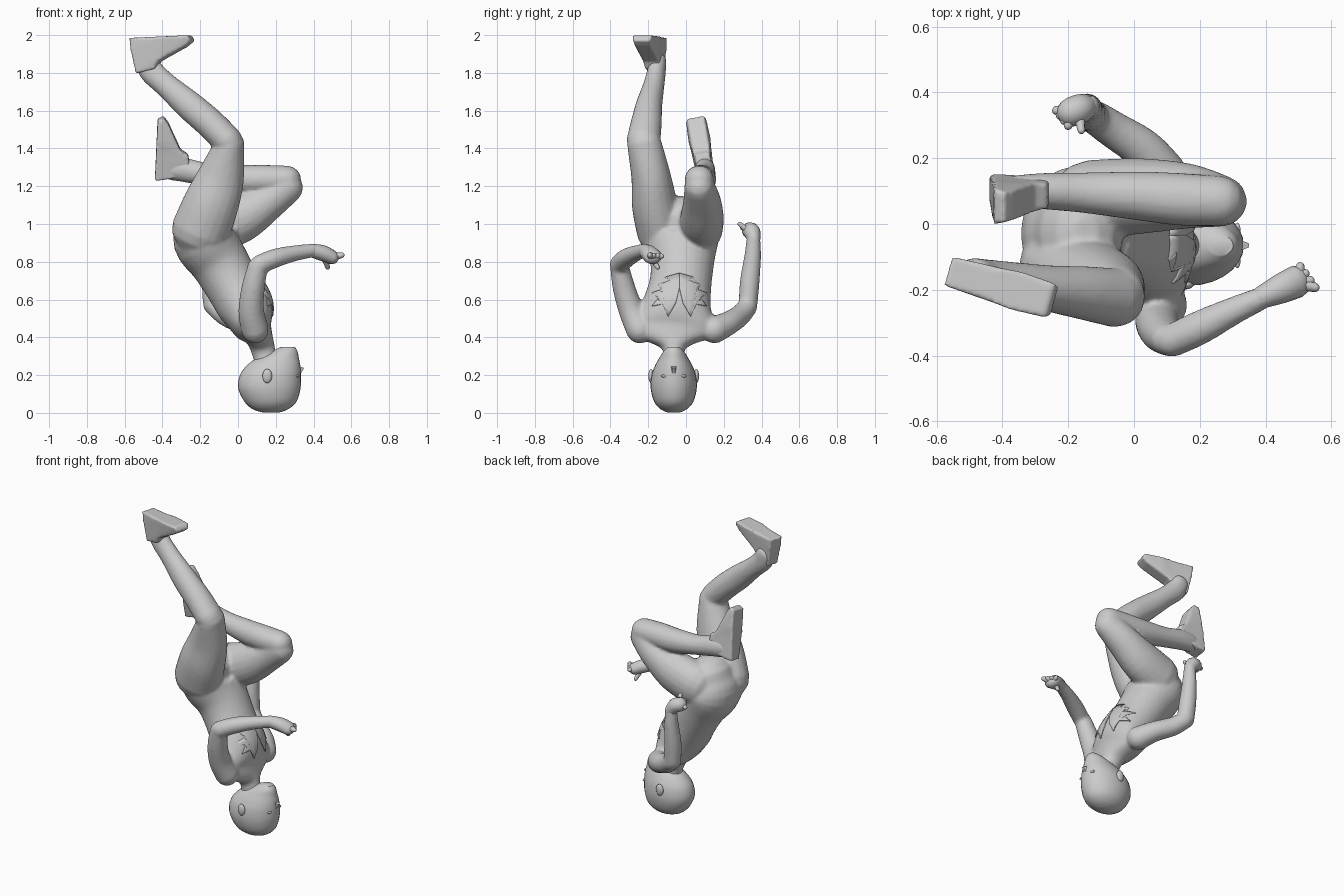
import bpy, bmesh, math
from mathutils import Vector

if "Cube" in bpy.data.objects:
    bpy.data.objects.remove(bpy.data.objects["Cube"])


def finish(name, bm, angle=50):
    bmesh.ops.recalc_face_normals(bm, faces=bm.faces)
    me = bpy.data.meshes.new(name)
    bm.to_mesh(me)
    bm.free()
    ob = bpy.data.objects.new(name, me)
    bpy.context.collection.objects.link(ob)
    bpy.context.view_layer.objects.active = ob
    ob.select_set(True)
    bpy.ops.object.shade_smooth_by_angle(angle=math.radians(angle))
    ob.select_set(False)
    return ob


def spline(secs, steps=4):
    # smooth interpolation of the (x, y, z, a, b) sections
    out, n = [], len(secs)
    for i in range(n - 1):
        p = [secs[max(0, min(n - 1, i + k))] for k in (-1, 0, 1, 2)]
        for s in range(steps):
            t = s / steps
            out.append([0.5 * (2 * b + (c - a) * t + (2 * a - 5 * b + 4 * c - d) * t * t
                        + (3 * b - a - 3 * c + d) * t ** 3) for a, b, c, d in zip(*p)])
    return out + [list(secs[-1])]


def loft(bm, secs, n=20, axis=None, domed=True):
    # elliptical tube, a = half width sideways, b = half depth, rounded ends
    pts = spline(secs)
    m = len(pts)
    rows = []
    for i, p in enumerate(pts):
        t = Vector(pts[min(i + 1, m - 1)][:3]) - Vector(pts[max(i - 1, 0)][:3])
        t = Vector(axis) if axis else t.normalized()
        rows.append((Vector(p[:3]), p[3], p[4], t))

    def dome(row, sign):
        c, a, b, t = row
        r = min(a, b)
        return [(c + t * sign * r * math.sin(w), a * math.cos(w), b * math.cos(w), t)
                for w in (0.45, 0.9, 1.3)]
    if domed:
        rows = dome(rows[0], -1)[::-1] + rows + dome(rows[-1], 1)
    rings = []
    for c, a, b, t in rows:
        side = (Vector((0, 1, 0)) - t * t.y).normalized()
        up = t.cross(side)
        rings.append([bm.verts.new(c + side * a * math.cos(2 * math.pi * k / n)
                                   + up * b * math.sin(2 * math.pi * k / n)) for k in range(n)])
    for r, s in zip(rings, rings[1:]):
        for k in range(n):
            bm.faces.new((r[k], r[(k + 1) % n], s[(k + 1) % n], s[k]))
    bm.faces.new(rings[0])
    bm.faces.new(rings[-1][::-1])


# torso, arms and legs fused into one body
bm = bmesh.new()
loft(bm, [(-.17, -.03, 1.01, .17, .14), (-.175, -.03, .92, .205, .17), (-.10, -.02, .80, .17, .155),
          (-.03, -.03, .68, .165, .147), (.04, -.05, .56, .185, .145), (.08, -.06, .46, .225, .11),
          (.11, -.065, .405, .19, .075), (.13, -.065, .345, .066, .065), (.15, -.065, .27, .057, .062)], 28)
# raised leg
loft(bm, [(-.20, -.13, .96, .13, .155), (-.145, -.165, 1.10, .122, .148),
          (-.09, -.185, 1.25, .105, .125), (-.045, -.22, 1.42, .092, .08)])
loft(bm, [(-.055, -.225, 1.44, .09, .08), (-.15, -.21, 1.535, .082, .08), (-.26, -.195, 1.63, .07, .077),
          (-.38, -.17, 1.735, .056, .064), (-.455, -.157, 1.805, .05, .066), (-.485, -.15, 1.86, .047, .062)])
# folded leg
loft(bm, [(-.13, .075, .98, .12, .14), (.02, .085, 1.035, .115, .13),
          (.16, .085, 1.12, .1, .1), (.26, .07, 1.20, .08, .09)])
loft(bm, [(.26, .07, 1.235, .077, .074), (.14, .075, 1.235, .08, .078), (.02, .085, 1.237, .075, .076),
          (-.15, .095, 1.258, .062, .062), (-.28, .10, 1.285, .055, .064), (-.36, .10, 1.295, .048, .062)])
# bent arm on the front side
loft(bm, [(.09, -.245, .44, .073, .073), (.07, -.29, .54, .066, .068), (.08, -.328, .66, .06, .062),
          (.105, -.352, .775, .05, .054)])
loft(bm, [(.115, -.355, .785, .05, .052), (.20, -.315, .82, .052, .05), (.30, -.265, .845, .043, .042),
          (.40, -.22, .86, .034, .036)])
# bent arm on the back side
loft(bm, [(.09, .15, .44, .073, .073), (.03, .225, .475, .064, .062), (-.06, .285, .515, .057, .058),
          (-.12, .325, .56, .052, .052)])
loft(bm, [(-.13, .328, .57, .05, .055), (-.14, .338, .70, .052, .052), (-.14, .352, .82, .045, .043),
          (-.14, .358, .93, .036, .036)])
body = finish("body", bm, 60)
mod = body.modifiers.new("fuse", 'REMESH')
mod.mode = 'VOXEL'
mod.voxel_size = 0.011
mod.use_smooth_shade = True
mod = body.modifiers.new("relax", 'SMOOTH')
mod.factor = 0.5
mod.iterations = 4


def hand(name, palm, fingers, thumb):
    bm = bmesh.new()
    loft(bm, palm, 12)
    a, b = Vector(palm[-1][:3]), Vector(palm[0][:3])
    for f in range(4):
        tip = Vector(fingers[0]).lerp(Vector(fingers[1]), f / 3)
        root = a.lerp(tip, 0.2)
        loft(bm, [(*root, .019, .019), (*root.lerp(tip, .6), .018, .018), (*tip, .014, .014)], 8)
    loft(bm, [(*b.lerp(a, .6), .02, .02), (*thumb, .012, .012)], 8)
    return finish(name, bm)


hand("front_hand", [(.39, -.222, .86, .035, .036), (.45, -.195, .845, .046, .042), (.495, -.175, .825, .05, .038)],
     [(.55, -.193, .835), (.505, -.13, .83)], (.475, -.15, .77))
hand("back_hand", [(-.14, .358, .92, .036, .036), (-.165, .35, .955, .045, .045), (-.19, .34, .965, .045, .045)],
     [(-.235, .345, .96), (-.20, .30, .98)], (-.16, .285, 1.0))


def foot(name, heel, toe, up):
    heel, toe, up = Vector(heel), Vector(toe), Vector(up)
    side = (toe - heel).cross(up).normalized()
    bm = bmesh.new()
    # heel block and front block, as (fraction of length, height, half width)
    blocks = ([(0, 0, .045), (.02, .06, .045), (.1, .19, .038), (.4, .17, .038), (.5, 0, .055), (.5, .11, .048)],
              [(.3, 0, .05), (.65, 0, .06), (.95, 0, .055), (1, .03, .045), (.9, .058, .045),
               (.6, .09, .05), (.35, .15, .042)])
    for block in blocks:
        verts = [bm.verts.new(heel.lerp(toe, f) + up * h + side * s * w) for f, h, w in block for s in (-1, 1)]
        bmesh.ops.convex_hull(bm, input=verts)
    ob = finish(name, bm, 35)
    fuse = ob.modifiers.new("fuse", 'REMESH')
    fuse.mode = 'VOXEL'
    fuse.voxel_size = 0.008
    fuse.use_smooth_shade = True
    relax = ob.modifiers.new("relax", 'SMOOTH')
    relax.iterations = 3


foot("raised_foot", (-.565, -.143, 1.985), (-.24, -.237, 2.0), (0, 0, -1))
foot("folded_foot", (-.44, .108, 1.235), (-.425, .05, 1.567), (1, 0, 0))

# head, upside down
Y = -.065
bm = bmesh.new()
loft(bm, [(.175, Y, .001, .03, .04), (.172, Y, .02, .07, .095), (.172, Y, .06, .104, .138), (.166, Y, .13, .122, .165),
          (.172, Y, .20, .117, .162), (.188, Y, .25, .099, .142), (.21, Y, .29, .077, .112),
          (.245, Y, .325, .055, .07), (.265, Y, .35, .03, .036)], 28, axis=(0, 0, 1), domed=False)
finish("head", bm)


def blob(name, loc, size):
    bm = bmesh.new()
    bmesh.ops.create_uvsphere(bm, u_segments=14, v_segments=8, radius=1)
    for v in bm.verts:
        v.co = Vector([l + s * c for l, s, c in zip(loc, size, v.co)])
    return finish(name, bm)


# ears, eyes, lips and nose
for s in (-1, 1):
    blob("ear", (.155, Y + s * .12, .195), (.026, .014, .038))
    blob("eye", (.314, Y + s * .045, .195), (.010, .024, .008))
blob("lips", (.304, Y, .288), (.014, .026, .008))
bm = bmesh.new()
for c in [(.32, Y - .01, .185), (.32, Y + .01, .185), (.30, Y - .024, .255), (.30, Y + .024, .255),
          (.350, Y - .006, .238), (.350, Y + .006, .238)]:
    bm.verts.new(c)
bmesh.ops.convex_hull(bm, input=bm.verts)
finish("nose", bm)

# jagged leaf collar laid on the chest
half = [(0, .74), (.07, .72), (.05, .70), (.11, .68), (.09, .655), (.145, .635), (.11, .61),
        (.145, .565), (.09, .575), (.06, .51), (.02, .58), (0, .66)]
for s in (-1, 1):
    bm = bmesh.new()
    f = bm.faces.new([bm.verts.new((.4, -.035 + s * y, z)) for y, z in half])
    bmesh.ops.triangulate(bm, faces=[f])
    bmesh.ops.subdivide_edges(bm, edges=bm.edges[:], cuts=4, use_grid_fill=True)
    collar = finish("collar_leaf", bm)
    w = collar.modifiers.new("lay_on", 'SHRINKWRAP')
    w.target = body
    w.wrap_method = 'PROJECT'
    w.use_project_x = True
    w.use_positive_direction = False
    w.use_negative_direction = True
    w.offset = 0.005
    t = collar.modifiers.new("thickness", 'SOLIDIFY')
    t.thickness = 0.006
    t.offset = 0
